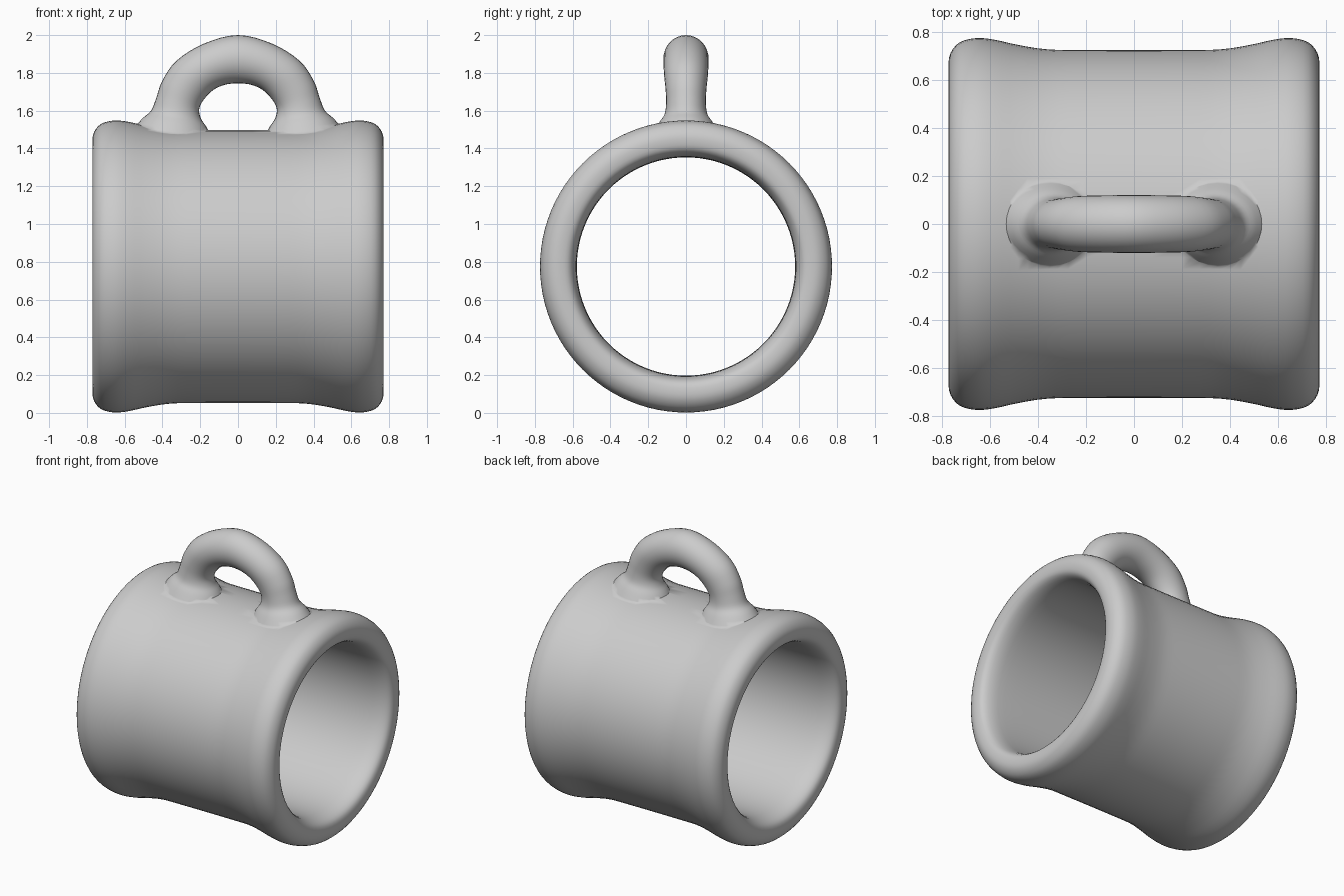
import bpy, bmesh, math
from mathutils import Vector

if "Cube" in bpy.data.objects:
    bpy.data.objects.remove(bpy.data.objects["Cube"])

metal = bpy.data.materials.new("plain_grey")
metal.diffuse_color = (0.6, 0.6, 0.6, 1)
metal.use_nodes = True
metal.node_tree.nodes["Principled BSDF"].inputs["Base Color"].default_value = metal.diffuse_color


def smooth_points(pts, steps, closed):
    """Catmull-Rom interpolation through points of any dimension."""
    n, out = len(pts), []
    get = (lambda i: pts[i % n]) if closed else (lambda i: pts[max(0, min(n - 1, i))])
    for i in range(n if closed else n - 1):
        p = [get(i + k) for k in (-1, 0, 1, 2)]
        for s in range(steps):
            t = s / steps
            out.append([0.5 * (2 * b + (c - a) * t + (2 * a - 5 * b + 4 * c - d) * t ** 2
                               + (3 * b - a - 3 * c + d) * t ** 3) for a, b, c, d in zip(*p)])
    return out if closed else out + [list(pts[-1])]


def skin(name, rings, loop):
    """Bridge consecutive closed rings into a surface, capped unless looped."""
    bm = bmesh.new()
    vs = [[bm.verts.new(p) for p in r] for r in rings]
    n = len(vs[0])
    for i in range(len(vs) if loop else len(vs) - 1):
        a, b = vs[i], vs[(i + 1) % len(vs)]
        for j in range(n):
            k = (j + 1) % n
            bm.faces.new((a[j], a[k], b[k], b[j]))
    if not loop:
        bm.faces.new(vs[0])
        bm.faces.new(vs[-1])
    bmesh.ops.recalc_face_normals(bm, faces=bm.faces[:])
    me = bpy.data.meshes.new(name)
    bm.to_mesh(me)
    bm.free()
    me.materials.append(metal)
    ob = bpy.data.objects.new(name, me)
    bpy.context.collection.objects.link(ob)
    for f in me.polygons:
        f.use_smooth = True
    return ob


# Tube wall: half section (x, radius), mirrored in x and spun around the x axis
half = [(0.2, 0.723), (0.36, 0.726), (0.48, 0.744), (0.58, 0.766), (0.655, 0.773),
        (0.725, 0.755), (0.763, 0.71), (0.77, 0.66), (0.755, 0.615), (0.70, 0.588),
        (0.60, 0.579), (0.3, 0.578)]
section = smooth_points(half + [(-x, r) for x, r in reversed(half)], 3, True)
AXIS_Z, SIDES = 0.775, 96
rings = []
for i in range(SIDES):
    a = 2 * math.pi * i / SIDES
    rings.append([(x, r * math.sin(a), AXIS_Z + r * math.cos(a)) for x, r in section])
tube = skin("tube", rings, True)

# Carrying loop: stations of (inner x, inner z, outer x, outer z, half depth)
leg = [(0.13, 1.44, 0.58, 1.47, 0.19), (0.165, 1.51, 0.51, 1.555, 0.145),
       (0.197, 1.56, 0.46, 1.60, 0.114), (0.205, 1.61, 0.432, 1.67, 0.105),
       (0.18, 1.66, 0.40, 1.76, 0.108), (0.13, 1.71, 0.325, 1.865, 0.116),
       (0.07, 1.737, 0.18, 1.955, 0.119)]
stations = leg + [(0, 1.745, 0, 2.0, 0.12)] + [(-a, b, -c, d, e) for a, b, c, d, e in reversed(leg)]
rings = []
for ix, iz, ox, oz, dep in smooth_points(stations, 4, False):
    inner, outer = Vector((ix, 0, iz)), Vector((ox, 0, oz))
    mid, arm = (inner + outer) / 2, (outer - inner) / 2
    rings.append([mid + arm * math.cos(t) + Vector((0, dep * math.sin(t), 0))
                  for t in (2 * math.pi * k / 32 for k in range(32))])
loop = skin("hanging_loop", rings, False)

# Fuse the loop into the tube so the outer skin is one piece
fuse = tube.modifiers.new("fuse", 'BOOLEAN')
fuse.operation, fuse.solver, fuse.object = 'UNION', 'EXACT', loop
bpy.context.view_layer.objects.active = tube
tube.select_set(True)
bpy.ops.object.modifier_apply(modifier=fuse.name)
bpy.data.objects.remove(loop)
bpy.ops.object.shade_smooth_by_angle(angle=math.radians(60))
